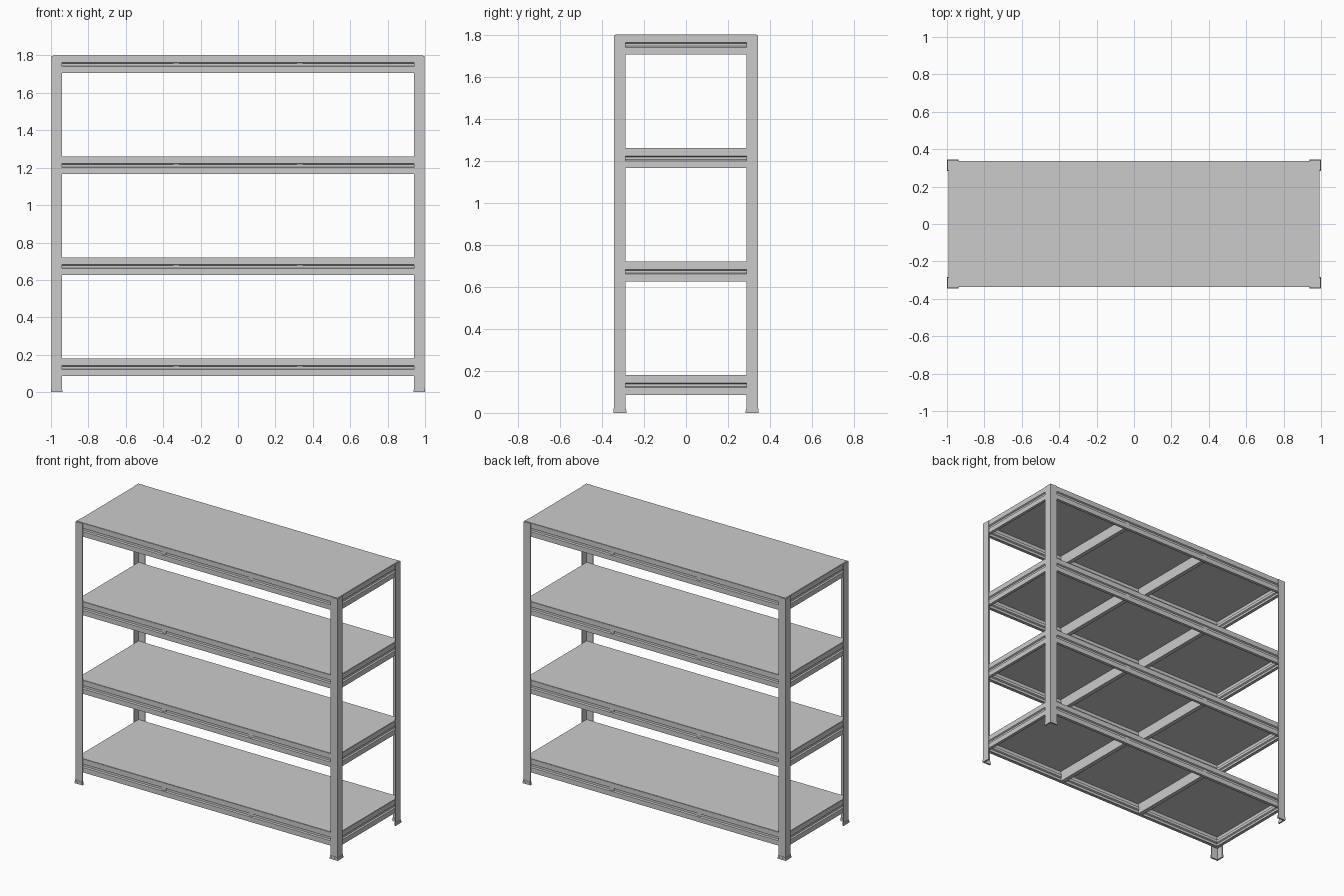
import bpy
from mathutils import Vector

if "Cube" in bpy.data.objects:
    bpy.data.objects.remove(bpy.data.objects["Cube"])

HX, HY = 1.0, 0.345            # outer half sizes
TOPS = [0.18, 0.72, 1.26, 1.80]  # shelf top heights


def make(name, verts, faces):
    me = bpy.data.meshes.new(name)
    me.from_pydata(verts, [], faces)
    me.update()
    ob = bpy.data.objects.new(name, me)
    bpy.context.collection.objects.link(ob)
    # consistent outward normals
    import bmesh
    bm = bmesh.new()
    bm.from_mesh(me)
    bmesh.ops.recalc_face_normals(bm, faces=bm.faces)
    bm.to_mesh(me)
    bm.free()
    return ob


def extrude(name, profile, place, a, b):
    """Sweep a closed 2D profile from a to b; place maps (u, v, t) to a point."""
    n = len(profile)
    verts = [Vector(place(u, v, t)) for t in (a, b) for u, v in profile]
    faces = [(i, (i + 1) % n, n + (i + 1) % n, n + i) for i in range(n)]
    faces += [tuple(range(n)), tuple(range(n, 2 * n))]
    return make(name, verts, faces)


def box(name, x0, x1, y0, y1, z0, z1):
    return extrude(name, [(x0, y0), (x1, y0), (x1, y1), (x0, y1)],
                   lambda u, v, t: (u, v, t), z0, z1)


def angle(inset, width, thick):
    """L-shaped section, measured inward from the outer corner."""
    i, w, t = inset, inset + width, inset + thick
    return [(i, i), (w, i), (w, t), (t, t), (t, w), (i, w)]


# Corner posts with L-shaped feet
for sx, sy, tag in [(-1, -1, "front_left"), (1, -1, "front_right"),
                    (-1, 1, "back_left"), (1, 1, "back_right")]:
    def corner(u, v, t, sx=sx, sy=sy):
        return (sx * (HX - u), sy * (HY - v), t)
    extrude("post_" + tag, angle(0.003, 0.055, 0.005), corner, 0.004, 1.797)
    extrude("foot_" + tag, angle(0.0, 0.061, 0.011), corner, 0.0, 0.012)
    extrude("foot_collar_" + tag, angle(0.001, 0.059, 0.009), corner, 0.012, 0.022)

# Folded beam section: (depth inward, height below shelf top), grooved face, bottom lip
BEAM = [(0, -0.003), (0, -0.037), (0.009, -0.042), (0.009, -0.055), (0, -0.06),
        (0, -0.094), (0.02, -0.094), (0.02, -0.089), (0.005, -0.089),
        (0.005, -0.063), (0.014, -0.058), (0.014, -0.039), (0.005, -0.034),
        (0.005, -0.003)]
BX, BY = HX - 0.008, HY - 0.008

for k, top in enumerate(TOPS, 1):
    # Long and short beams
    for s, long_tag, short_tag in [(-1, "front", "left"), (1, "back", "right")]:
        extrude(f"{long_tag}_beam_{k}", BEAM,
                lambda u, v, t: (t, s * (BY - u), top + v), -BX + 0.001, BX - 0.001)
        extrude(f"{short_tag}_beam_{k}", BEAM,
                lambda u, v, t: (s * (BX - u), t, top + v), -BY + 0.001, BY - 0.001)
    # Shelf board
    box(f"shelf_{k}", -BX + 0.002, BX - 0.002, -BY + 0.002, BY - 0.002,
        top - 0.012, top)
    # Two cross supports under the board
    for x, tag in [(-0.33, "left"), (0.33, "right")]:
        box(f"cross_support_{tag}_{k}", x - 0.015, x + 0.015,
            -BY + 0.006, BY - 0.006, top - 0.085, top - 0.012)
